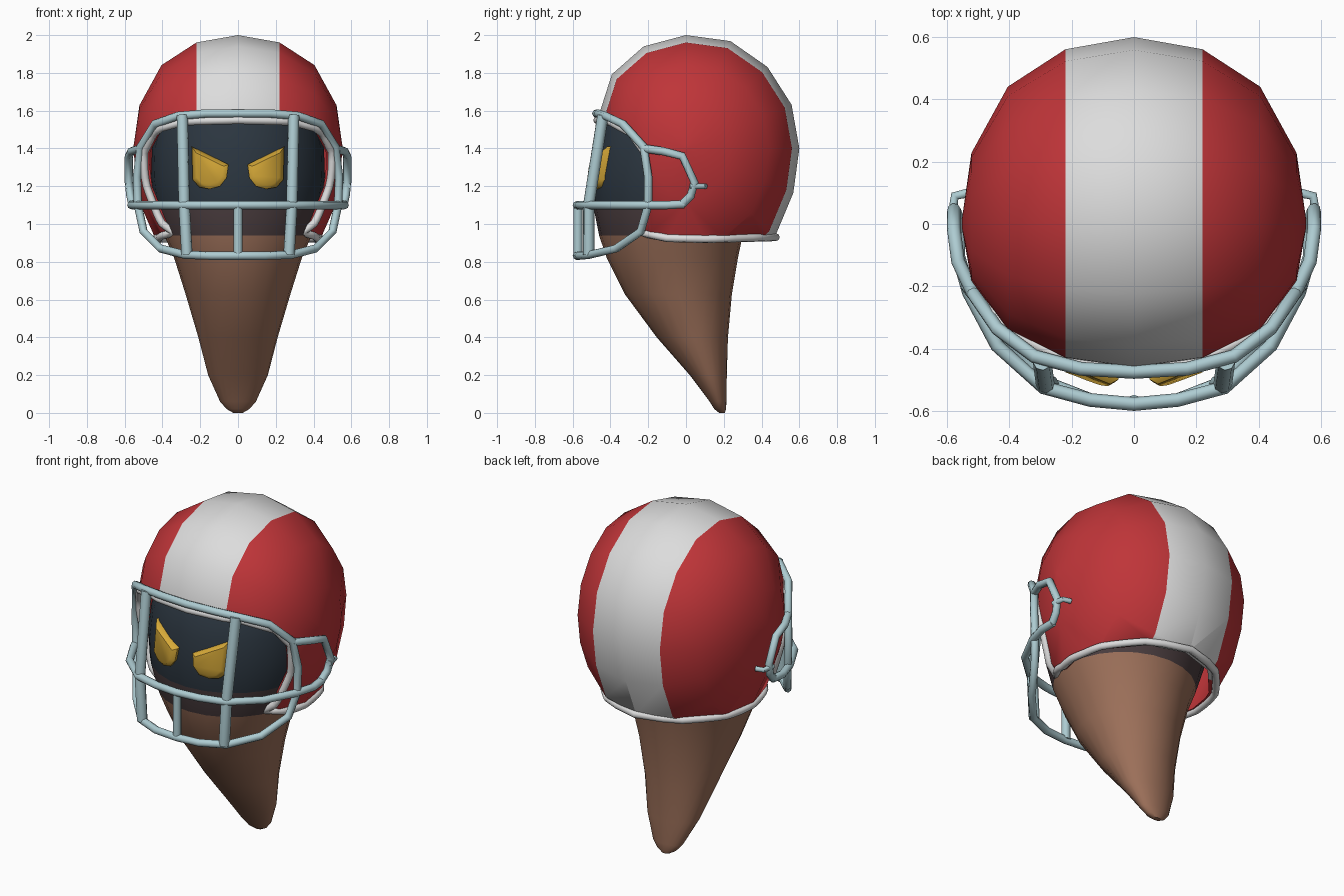
import bpy, bmesh, math
from mathutils import Vector

if "Cube" in bpy.data.objects:
    bpy.data.objects.remove(bpy.data.objects["Cube"])


def mat(name, rgb):
    m = bpy.data.materials.new(name)
    m.diffuse_color = (*rgb, 1)
    m.use_nodes = True
    m.node_tree.nodes["Principled BSDF"].inputs["Base Color"].default_value = m.diffuse_color
    return m


RED = mat("helmet_red", (0.52, 0.035, 0.04))
WHITE = mat("stripe_white", (0.72, 0.72, 0.72))
STEEL = mat("cage_blue_grey", (0.42, 0.60, 0.64))
DARK = mat("face_dark", (0.024, 0.036, 0.050))
PLUM = mat("band_plum", (0.07, 0.047, 0.050))
BROWN = mat("cone_brown", (0.33, 0.16, 0.10))
GOLD = mat("eye_gold", (0.68, 0.40, 0.04))


def finish(name, bm, mats, angle=45):
    bmesh.ops.recalc_face_normals(bm, faces=bm.faces)
    me = bpy.data.meshes.new(name)
    bm.to_mesh(me)
    bm.free()
    for m in mats:
        me.materials.append(m)
    ob = bpy.data.objects.new(name, me)
    bpy.context.collection.objects.link(ob)
    smooth(ob, angle)
    return ob


def smooth(ob, angle):
    bpy.ops.object.select_all(action='DESELECT')
    ob.select_set(True)
    bpy.context.view_layer.objects.active = ob
    bpy.ops.object.shade_smooth_by_angle(angle=math.radians(angle))


def loft(bm, rings):
    rows = [[bm.verts.new(p) for p in r] for r in rings]
    for a, b in zip(rows, rows[1:]):
        for i in range(len(a)):
            j = (i + 1) % len(a)
            bm.faces.new((a[i], a[j], b[j], b[i]))
    bm.faces.new(rows[0])
    bm.faces.new(rows[-1])


def tube(name, pts, r, material, cyclic=False):
    cu = bpy.data.curves.new(name, 'CURVE')
    cu.dimensions = '3D'
    cu.bevel_depth, cu.bevel_resolution, cu.use_fill_caps = r, 2, True
    sp = cu.splines.new('POLY')
    sp.points.add(len(pts) - 1)
    for p, co in zip(sp.points, pts):
        p.co = (*co, 1)
    sp.use_cyclic_u = cyclic
    cu.materials.append(material)
    ob = bpy.data.objects.new(name, cu)
    bpy.context.collection.objects.link(ob)
    bpy.ops.object.select_all(action='DESELECT')
    ob.select_set(True)
    bpy.context.view_layer.objects.active = ob
    bpy.ops.object.convert(target='MESH')
    smooth(bpy.context.object, 60)


def flip(pts):
    return [(-x, y, z) for x, y, z in pts]


def mirrored(half):
    # half starts and ends on the centre plane
    return half + flip(half[-2:0:-1])


# cone-shaped head: (z, front y, back y, half width)
HEAD = [(0, .175, .205, .025), (.02, .15, .212, .06), (.06, .125, .214, .095), (.2, .02, .216, .158),
        (.4, -.155, .222, .21), (.63, -.325, .243, .278), (.82, -.42, .275, .338), (.94, -.46, .30, .39),
        (1.1, -.492, .34, .44), (1.25, -.497, .39, .46), (1.4, -.475, .42, .455),
        (1.53, -.435, .42, .42), (1.7, -.30, .35, .30)]
bm = bmesh.new()
N = 24
loft(bm, [[(w * math.cos(2 * math.pi * i / N), (f + b) / 2 + (b - f) / 2 * math.sin(2 * math.pi * i / N), z)
           for i in range(N)] for z, f, b, w in HEAD])
for f in bm.faces:
    z = f.calc_center_median().z
    f.material_index = 0 if z < .94 else 1 if z < 1.1 else 2
head = finish("cone_head", bm, [BROWN, PLUM, DARK])

# eyes: domed plates following the face
EYE = [(.05, 1.315), (.06, 1.245), (.095, 1.2), (.15, 1.185), (.205, 1.195), (.24, 1.235), (.245, 1.41)]
bpy.context.view_layer.update()
for side, s in (("left", -1), ("right", 1)):
    rings = []
    for off, k in ((-.02, 1), (.018, 1), (.035, .75)):
        ring = []
        for x, z in EYE:
            px, pz = s * (.155 + (x - .155) * k), 1.28 + (z - 1.28) * k
            hit = head.ray_cast(Vector((px, -2, pz)), Vector((0, 1, 0)))[1]
            ring.append((px, hit.y - off, pz))
        rings.append(ring)
    bm = bmesh.new()
    loft(bm, rings)
    finish(side + "_eye", bm, [GOLD], 50)

# helmet shell: side outline as radii around (y 0, z 1.4), shrinking towards each side
RAD = [.6, .605, .61, .615, .6, .585, .555, .495, .48, .50, .56, .65, .75, .70, .665, .615]
XS = [0, .22, .405, .522, .553]
SC = [1, .935, .735, .38, .0]


def shell_x(y, z):
    a = (math.atan2(z - 1.4, y) / (2 * math.pi) * 16) % 16
    i = int(a)
    r = RAD[i % 16] + (RAD[(i + 1) % 16] - RAD[i % 16]) * (a - i)
    s = min(1, math.hypot(y, z - 1.4) / r)
    for j in range(4):
        if s >= SC[j + 1]:
            return XS[j] + (XS[j + 1] - XS[j]) * (SC[j] - s) / (SC[j] - SC[j + 1])


def ring_at(x, s):
    return [(x, RAD[k] * s * math.cos(k * math.pi / 8), 1.4 + RAD[k] * s * math.sin(k * math.pi / 8))
            for k in range(16)]


bm = bmesh.new()
loft(bm, [ring_at(-XS[j], max(SC[j], .02)) for j in (4, 3, 2, 1)]
     + [ring_at(XS[j], max(SC[j], .02)) for j in range(5)])
helmet = finish("helmet_shell", bm, [RED, WHITE])

# helmet edge in side view: brow, cheek, bottom, nape
EDGE = [(-.475, 1.55), (-.40, 1.54), (-.29, 1.48), (-.22, 1.38), (-.195, 1.2), (-.215, 1.05),
        (-.24, .955), (-.1, .925), (.1, .92), (.3, .925), (.475, .93)]
outline = EDGE + [(.9, .93), (.9, .3), (-.9, .3), (-.9, 1.55)]
bm = bmesh.new()
loft(bm, [[(x, y, z) for y, z in outline] for x in (-.8, .8)])
cutter = finish("opening_cutter", bm, [])
cutter.hide_render = True
bpy.context.view_layer.objects.active = helmet
so = helmet.modifiers.new("thickness", 'SOLIDIFY')
so.thickness = .025
bo = helmet.modifiers.new("opening", 'BOOLEAN')
bo.operation, bo.object, bo.solver = 'DIFFERENCE', cutter, 'EXACT'
for m in ("thickness", "opening"):
    bpy.ops.object.modifier_apply(modifier=m)
bpy.data.objects.remove(cutter)
for p in helmet.data.polygons:
    p.material_index = 1 if abs(p.center.x) < .215 else 0
smooth(helmet, 45)

# white trim along the helmet edge
path = []
for (y0, z0), (y1, z1) in zip(EDGE, EDGE[1:]):
    for t in range(4):
        y, z = y0 + (y1 - y0) * t / 4, z0 + (z1 - z0) * t / 4
        path.append((shell_x(y, z), y, z))
path.append((0, .475, .93))
path[0] = (0, -.47, 1.55)
tube("helmet_trim", mirrored(path), .021, WHITE, True)

# face cage: outer loop, middle bar, uprights
loop = [(0, -.475, 1.585), (.17, -.465, 1.585), (.32, -.425, 1.572), (.44, -.335, 1.53), (.515, -.225, 1.41),
        (.535, -.2, 1.25), (.53, -.2, 1.1), (.5, -.24, .96), (.41, -.37, .87), (.28, -.51, .837),
        (.14, -.565, .832), (0, -.578, .832)]
tube("cage_outer_loop", mirrored(loop), .022, STEEL, True)
mid = [(.56, -.01, 1.105), (.565, -.1, 1.1), (.53, -.22, 1.1), (.44, -.39, 1.1), (.29, -.525, 1.1), (.14, -.565, 1.1)]
tube("cage_middle_bar", mid + [(0, -.578, 1.1)] + flip(mid[::-1]), .022, STEEL)
tube("cage_centre_upright", [(0, -.572, 1.1), (0, -.572, .832)], .024, STEEL)

# repeated parts on both sides: upright, side loop and clip
upright = [(.295, -.44, 1.575), (.285, -.515, 1.1), (.27, -.515, .837)]
side_loop = [(.515, -.225, 1.4), (.565, -.12, 1.385), (.578, -.02, 1.36), (.578, .045, 1.22),
             (.57, .025, 1.15), (.56, -.02, 1.105)]
clip = [(.53, .1, 1.2), (.575, .09, 1.2), (.585, .02, 1.2)]
for side, f in (("right", list), ("left", flip)):
    tube(side + "_cage_upright", f(upright), .03, STEEL)
    tube(side + "_cage_side_loop", f(side_loop), .022, STEEL)
    tube(side + "_cage_clip", f(clip), .015, STEEL)
